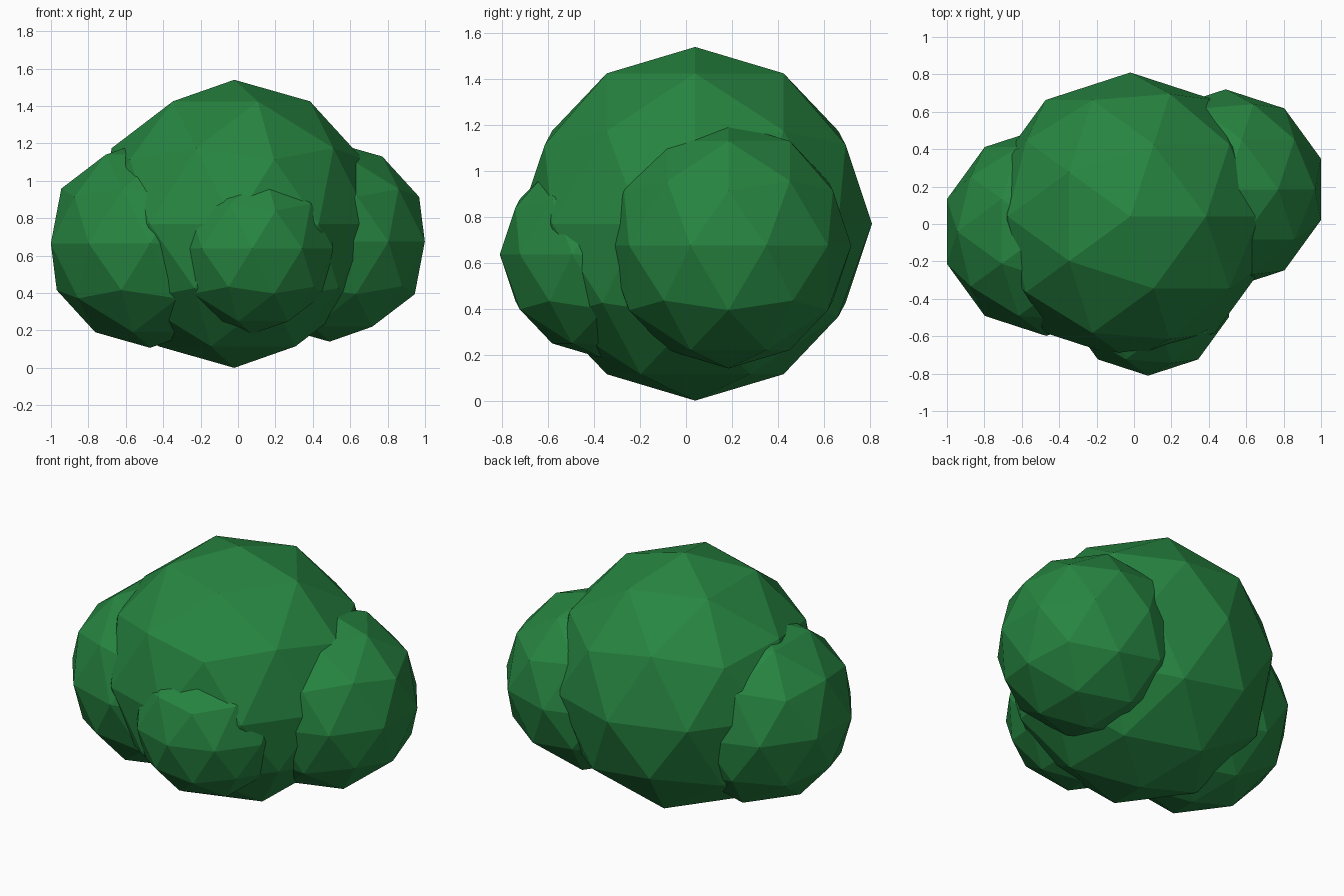
import bpy

# Remove the default object
cube = bpy.data.objects.get("Cube")
if cube:
    bpy.data.objects.remove(cube, do_unlink=True)

# Single leaf colour
LEAF = (0.02, 0.235, 0.053, 1.0)
leaf = bpy.data.materials.new("leaf green")
leaf.use_nodes = True
leaf.diffuse_color = LEAF
shader = leaf.node_tree.nodes["Principled BSDF"]
shader.inputs["Base Color"].default_value = LEAF
shader.inputs["Roughness"].default_value = 0.9


def foliage(name, centre, radius):
    """Low-poly, flat-shaded ball of leaves."""
    bpy.ops.mesh.primitive_ico_sphere_add(
        subdivisions=2, radius=radius, location=centre)
    ball = bpy.context.object
    ball.name = name
    ball.data.materials.append(leaf)
    bpy.ops.object.shade_flat()
    return ball


# Large middle clump with three smaller ones growing out of it
foliage("main_foliage", (-0.02, 0.04, 0.77), 0.77)
foliage("left_foliage", (0.49, 0.185, 0.675), 0.535)
foliage("right_foliage", (-0.47, -0.04, 0.665), 0.558)
foliage("front_foliage", (0.075, -0.355, 0.637), 0.456)
